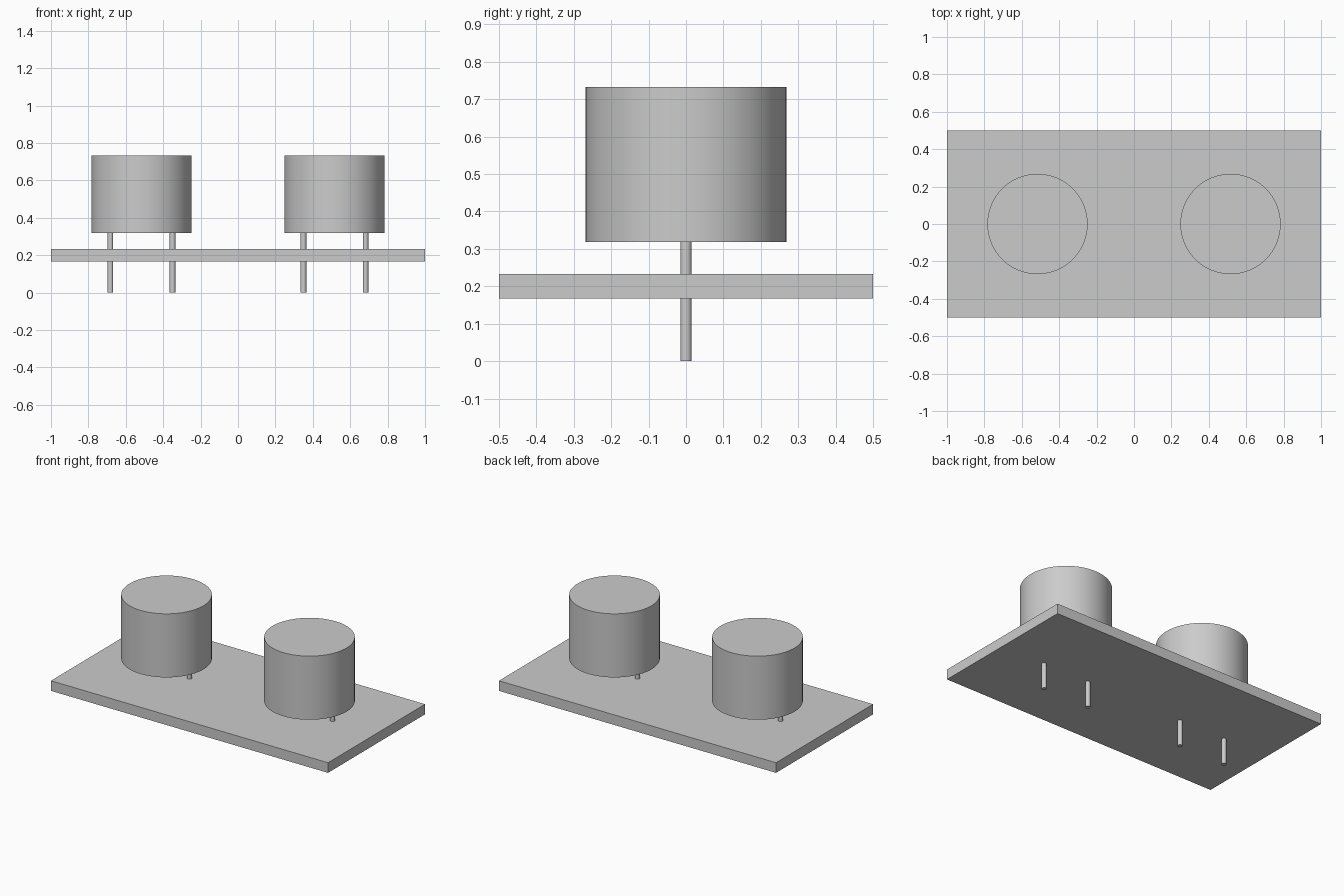
import bpy
import math

cube = bpy.data.objects.get("Cube")
if cube:
    bpy.data.objects.remove(cube, do_unlink=True)

# One plain grey for every part
GREY = (0.6, 0.6, 0.6, 1.0)
grey = bpy.data.materials.new("plain_grey")
grey.use_nodes = True
grey.diffuse_color = GREY
grey.node_tree.nodes["Principled BSDF"].inputs["Base Color"].default_value = GREY


def finish(name):
    obj = bpy.context.object
    obj.name = name
    obj.data.materials.append(grey)
    return obj


def cylinder(name, x, radius, bottom, top, sides):
    bpy.ops.mesh.primitive_cylinder_add(
        vertices=sides, radius=radius, depth=top - bottom,
        location=(x, 0, (bottom + top) / 2))
    obj = finish(name)
    bpy.ops.object.shade_smooth_by_angle(angle=math.radians(30))
    return obj


# Flat mounting board
BOARD_BOTTOM, BOARD_TOP = 0.167, 0.233
bpy.ops.mesh.primitive_cube_add(
    size=1, location=(0, 0, (BOARD_BOTTOM + BOARD_TOP) / 2))
board = finish("board")
board.scale = (2, 1, BOARD_TOP - BOARD_BOTTOM)
bpy.ops.object.transform_apply(location=False, rotation=False, scale=True)

# Two raised cans, each on a pair of pins that pass through the board
CAN_X, CAN_BOTTOM, CAN_TOP = 0.516, 0.318, 0.733
PIN_OFFSET = 0.166
for side, sign in (("left", 1), ("right", -1)):
    cylinder(f"{side}_can", sign * CAN_X, 0.268, CAN_BOTTOM, CAN_TOP, 96)
    for place, shift in (("outer", PIN_OFFSET), ("inner", -PIN_OFFSET)):
        cylinder(f"{side}_{place}_pin", sign * (CAN_X + shift),
                 0.015, 0, CAN_BOTTOM, 32)
